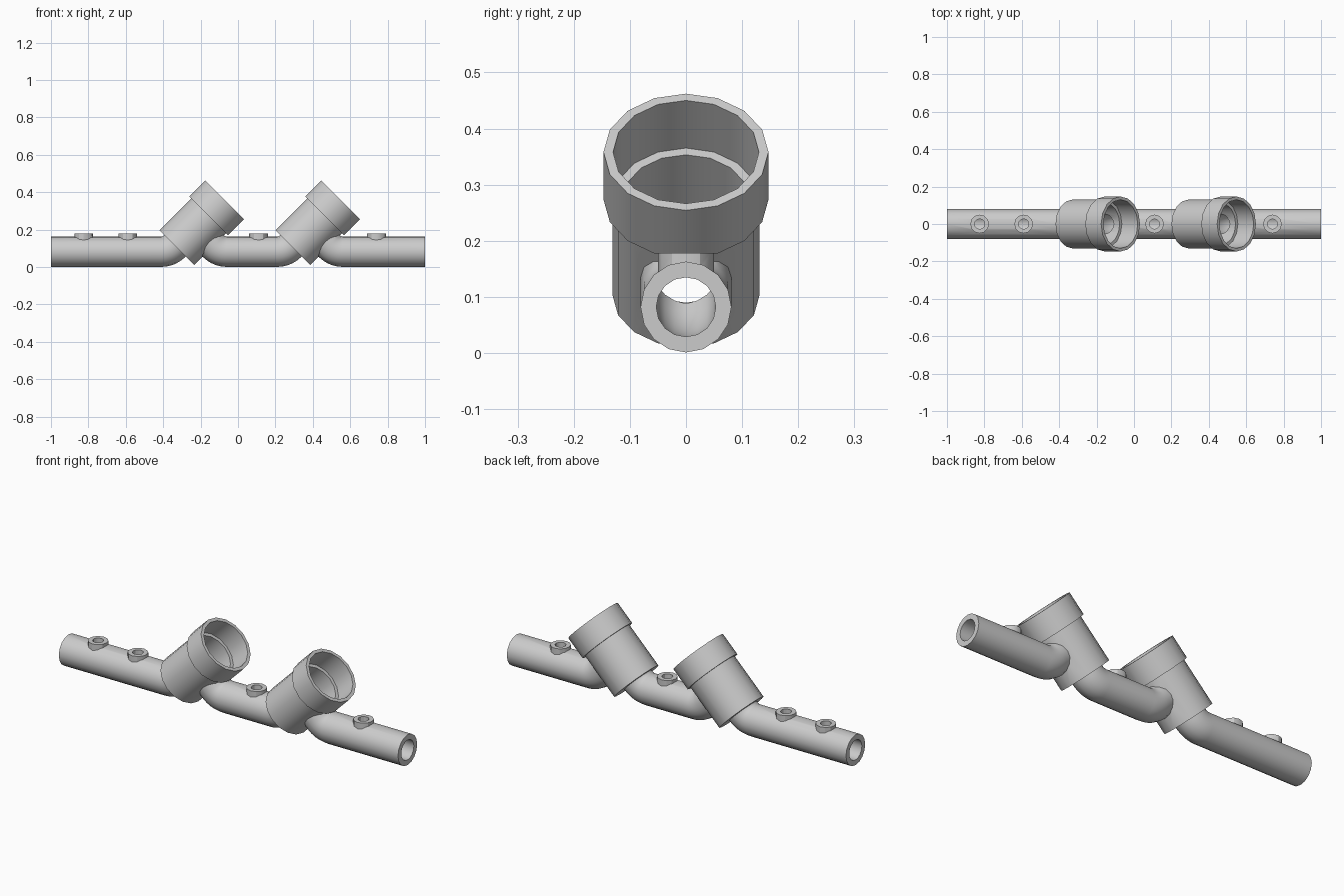
import bpy, bmesh
from math import sin, cos, pi, radians

if "Cube" in bpy.data.objects:
    bpy.data.objects.remove(bpy.data.objects["Cube"])

PIPE_Z, PIPE_R, BORE_R = 0.082, 0.081, 0.053
BEND_R, TILT, S = 0.10, pi / 4, 2 ** -0.5
VALVES = (-0.327, 0.293)          # x of the bottom centre of each tilted body
VALVE_Z = 0.103
BOSSES = (-0.825, -0.59, 0.11, 0.74)


def loft(name, stations, n=16):
    """Closed round solid through stations (x, z, angle in xz, radius)."""
    bm = bmesh.new()
    rings = []
    for x, z, a, r in stations:
        rings.append([bm.verts.new((x - r * cos(t) * sin(a), r * sin(t), z + r * cos(t) * cos(a)))
                      for t in (2 * pi * i / n for i in range(n))])
    for p, q in zip(rings, rings[1:]):
        for i in range(n):
            j = (i + 1) % n
            bm.faces.new((p[i], p[j], q[j], q[i]))
    bm.faces.new(rings[0])
    bm.faces.new(rings[-1])
    bmesh.ops.recalc_face_normals(bm, faces=bm.faces)
    me = bpy.data.meshes.new(name)
    bm.to_mesh(me)
    bm.free()
    ob = bpy.data.objects.new(name, me)
    bpy.context.collection.objects.link(ob)
    return ob


def bend(x, side, r, extra, steps=8):
    """Stations from a straight pipe at x up to a 45 degree end; side is the x direction."""
    out = []
    for i in range(steps + 1):
        a = TILT * i / steps
        out.append((x + side * BEND_R * sin(a), PIPE_Z + BEND_R * (1 - cos(a)), side * a, r))
    ex, ez, ea, _ = out[-1]
    out.append((ex + side * extra * S, ez + extra * S, ea, r))
    return out


def pipe(name, x0, x1, r, over, ext_in, ext_out):
    """Run between two valve sides; None means an open end of the model."""
    left = [(-1 - over, PIPE_Z, 0, r)] if x0 is None else bend(x0, -1, r, ext_out)[::-1]
    right = [(1 + over, PIPE_Z, 0, r)] if x1 is None else bend(x1, 1, r, ext_in)
    return loft(name, left + right)


def body(name, x, rings):
    return loft(name, [(x + d * S, VALVE_Z + d * S, TILT, r) for d, r in rings])


# pipe runs: start and end of each straight part
enter = [x - 0.083 for x in VALVES]
leave = [x + 0.267 for x in VALVES]
runs = list(zip([None] + leave, enter + [None]))

solids, cutters = [], []
for i, (a, b) in enumerate(runs):
    solids.append(pipe(f"pipe_run_{i}", a, b, PIPE_R, 0, 0.012, 0.04))
    cutters.append(pipe(f"pipe_bore_{i}", a, b, BORE_R, 0.05, 0.045, 0.065))

# tilted valve bodies with wider collars
for i, x in enumerate(VALVES):
    solids.append(body(f"valve_body_{i}", x,
                       [(0, 0.131), (0.241, 0.131), (0.241, 0.147), (0.361, 0.147)]))
    cutters.append(body(f"valve_cavity_{i}", x,
                        [(0.02, 0.113), (0.241, 0.113), (0.241, 0.13), (0.42, 0.13)]))

# small threaded-port bosses on top
for i, x in enumerate(BOSSES):
    solids.append(loft(f"boss_{i}", [(x, 0.1, pi / 2, 0.05), (x, 0.178, pi / 2, 0.05)], 12))
    cutters.append(loft(f"boss_hole_{i}", [(x, 0.085, pi / 2, 0.027), (x, 0.22, pi / 2, 0.027)], 12))

# weld the solids, then hollow them
manifold = solids[0]
manifold.name = "pipe_manifold"
for ops, kind in ((solids[1:], 'UNION'), (cutters, 'DIFFERENCE')):
    for ob in ops:
        m = manifold.modifiers.new(ob.name, 'BOOLEAN')
        m.operation, m.object, m.solver = kind, ob, 'EXACT'
        ob.hide_render = True

bpy.context.view_layer.update()
mesh = bpy.data.meshes.new_from_object(
    manifold.evaluated_get(bpy.context.evaluated_depsgraph_get()))
manifold.modifiers.clear()
manifold.data = mesh
for ob in solids[1:] + cutters:
    bpy.data.objects.remove(ob)

bpy.context.view_layer.objects.active = manifold
manifold.select_set(True)
bpy.ops.object.shade_smooth_by_angle(angle=radians(30))
